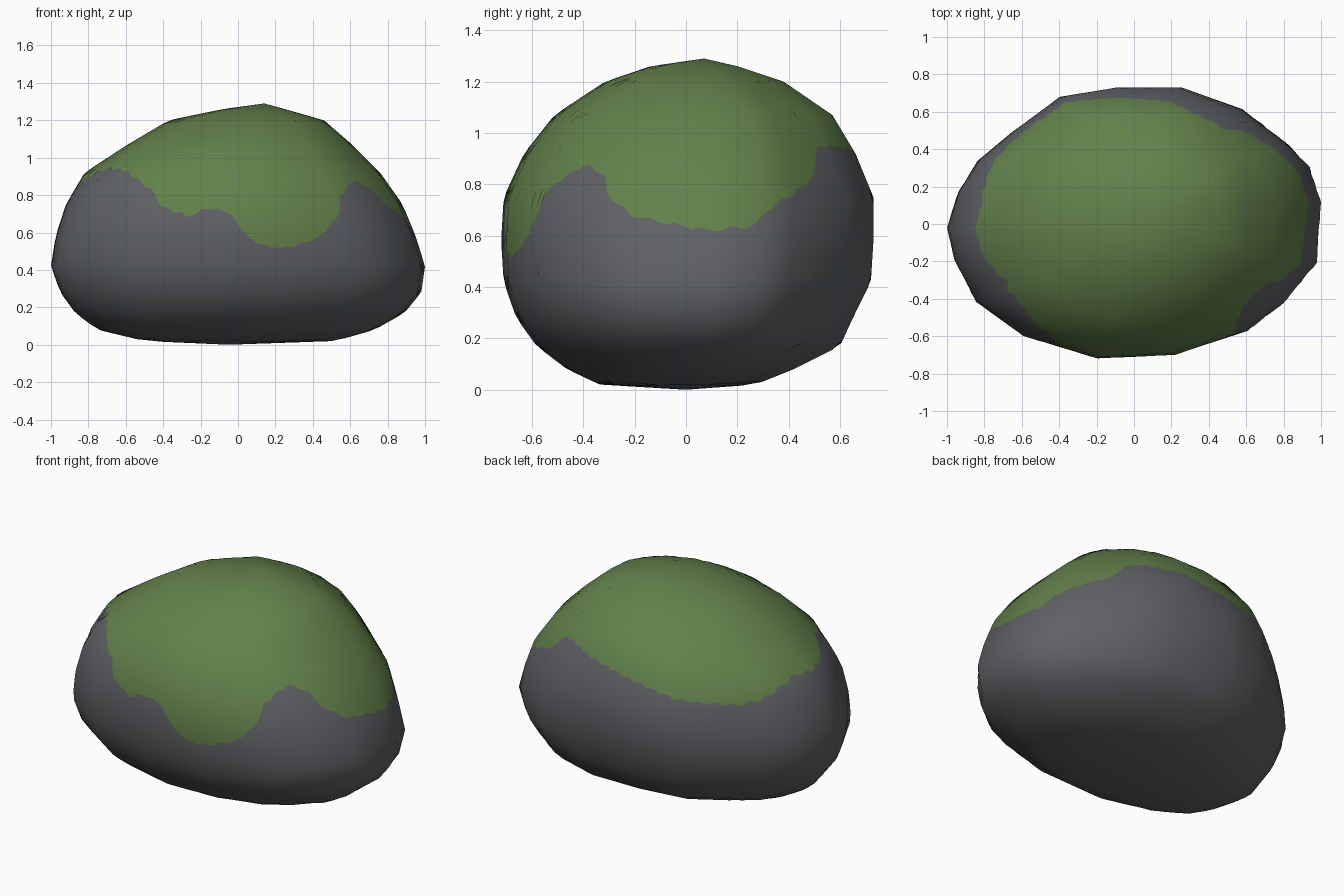
import bpy
import math
from mathutils import Vector

if "Cube" in bpy.data.objects:
    bpy.data.objects.remove(bpy.data.objects["Cube"])

# Plan outline of the boulder, counter-clockwise
OUTLINE = [(1, .12), (.94, .31), (.84, .42), (.59, .62), (.28, .73), (-.08, .73),
           (-.4, .68), (-.65, .5), (-.84, .34), (-.94, .18), (-1, -.02), (-.96, -.2),
           (-.85, -.42), (-.6, -.6), (-.19, -.72), (.24, -.7), (.61, -.58),
           (.8, -.43), (.98, -.21)]

# Cross-sections from base to top: z, x min, x max, y min, y max
RINGS = [(0, -.05, -.05, 0, 0), (.02, -.5, .52, -.34, .27), (.08, -.75, .73, -.47, .42),
         (.17, -.87, .89, -.59, .60), (.28, -.95, .98, -.67, .65), (.42, -1, 1, -.72, .72),
         (.58, -.975, .95, -.73, .73), (.75, -.92, .88, -.72, .73), (.92, -.82, .76, -.64, .66),
         (1.07, -.59, .61, -.52, .57), (1.2, -.37, .46, -.32, .38),
         (1.26, -.08, .25, -.14, .2), (1.29, .14, .14, .07, .07)]

# Lower edge of the moss: compass angle in degrees, height
MOSS_EDGE = [(194, .89), (199, .93), (204, .95), (216, .93), (225, .88), (233, .82), (237, .74),
             (244, .71), (251, .68), (255, .73), (265, .72), (270, .64), (274, .56), (282, .52),
             (290, .52), (302, .57), (311, .67), (317, .80), (328, .88), (336, .84), (338, .77),
             (346, .68), (355, .65), (366, .62), (378, .64), (381, .70), (389, .76), (400, .83),
             (404, .93), (409, .95), (416, .95), (433, .93), (458, .88), (474, .84), (491, .80),
             (508, .78), (519, .81), (533, .88), (545, .87), (554, .89)]

SUB, HALF = 10, 20           # columns per facet, rows per colour zone
N, R = len(OUTLINE), len(RINGS)


def lookup(table, x):
    """Piecewise linear interpolation in (x, y) pairs."""
    for (x0, y0), (x1, y1) in zip(table, table[1:]):
        if x0 <= x <= x1:
            return y0 + (y1 - y0) * (x - x0) / (x1 - x0)
    return table[-1][1]


def ring_point(ring, p):
    z, x0, x1, y0, y1 = ring
    return Vector(((x0 + x1) / 2 + p[0] * (x1 - x0) / 2,
                   (y0 + y1) / 2 + p[1] / .73 * (y1 - y0) / 2, z))


# Coarse facets and their smooth normals
P = [[ring_point(r, p) for p in OUTLINE] for r in RINGS]
NRM = [[Vector((0, 0, -1))] * N]
for r in range(1, R - 1):
    NRM.append([(P[r][(c + 1) % N] - P[r][c - 1]).cross(P[r + 1][c] - P[r - 1][c]).normalized()
                for c in range(N)])
NRM.append([Vector((0, 0, 1))] * N)


def sample(grid, k, t):
    c, f = k // SUB, (k % SUB) / SUB
    r = min(int(t), R - 2)
    a = grid[r][c].lerp(grid[r][(c + 1) % N], f)
    b = grid[r + 1][c].lerp(grid[r + 1][(c + 1) % N], f)
    return a.lerp(b, t - r)


# Fine columns, each with one row lying exactly on the moss edge
heights = [(ring[0], i) for i, ring in enumerate(RINGS)]
S, ROWS = N * SUB, 2 * HALF - 1
verts, normals = [], []
for k in range(S):
    mid = sample(P, k, 7)
    az = math.degrees(math.atan2(mid.y, mid.x)) % 360
    az = az + 360 if az < 194 else az
    edge = lookup(heights, lookup(MOSS_EDGE, az) + .008 * math.sin(az * .9))
    for j in range(1, 2 * HALF):
        t = edge * j / HALF if j <= HALF else edge + (R - 1 - edge) * (j - HALF) / HALF
        verts.append(sample(P, k, t))
        normals.append(sample(NRM, k, t).normalized())
bottom, top = len(verts), len(verts) + 1
verts += [P[0][0], P[-1][0]]
normals += [Vector((0, 0, -1)), Vector((0, 0, 1))]

faces, mats = [], []
for k in range(S):
    a, b = k * ROWS, (k + 1) % S * ROWS
    faces.append((bottom, b, a))
    mats.append(0)
    for j in range(ROWS - 1):
        faces.append((a + j, b + j, b + j + 1, a + j + 1))
        mats.append(int(j + 1 >= HALF))
    faces.append((a + ROWS - 1, b + ROWS - 1, top))
    mats.append(1)

# Boulder: stone below, moss above
mesh = bpy.data.meshes.new("mossy_boulder")
mesh.from_pydata([tuple(v) for v in verts], [], faces)
for name, colour in (("grey stone", (.115, .12, .13, 1)), ("green moss", (.125, .22, .07, 1))):
    m = bpy.data.materials.new(name)
    m.diffuse_color = colour
    m.use_nodes = True
    m.node_tree.nodes["Principled BSDF"].inputs["Base Color"].default_value = m.diffuse_color
    mesh.materials.append(m)
for poly, i in zip(mesh.polygons, mats):
    poly.material_index = i
    poly.use_smooth = True
mesh.update()
mesh.normals_split_custom_set_from_vertices([tuple(n) for n in normals])
boulder = bpy.data.objects.new("mossy_boulder", mesh)
bpy.context.collection.objects.link(boulder)
